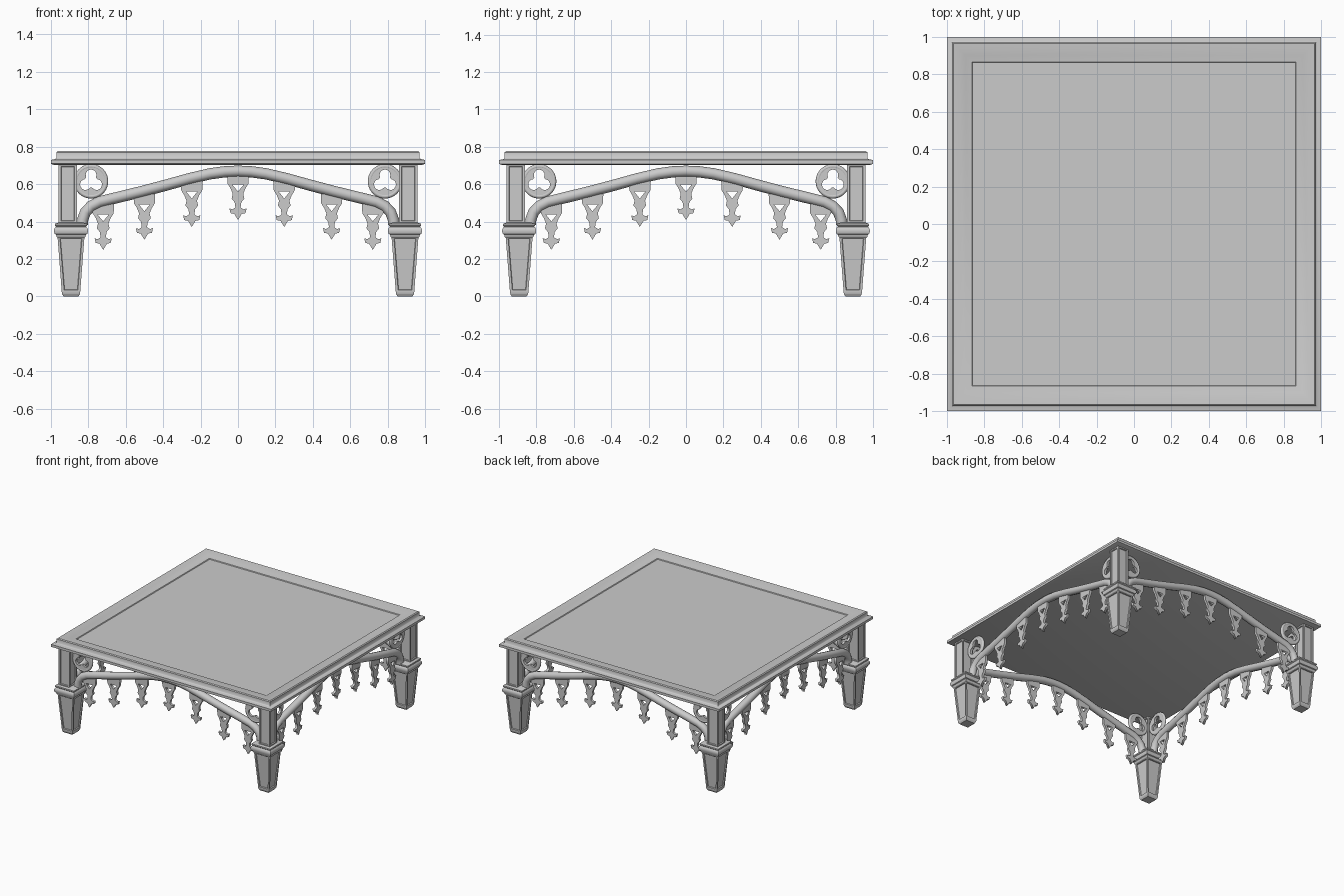
import bpy, bmesh, math
from mathutils import Matrix, Vector

if "Cube" in bpy.data.objects:
    bpy.data.objects.remove(bpy.data.objects["Cube"])

grey = bpy.data.materials.new("stone grey")
grey.diffuse_color = (0.6, 0.6, 0.6, 1)
grey.use_nodes = True
grey.node_tree.nodes["Principled BSDF"].inputs["Base Color"].default_value = grey.diffuse_color
LEG = 0.892   # distance of leg centres and side frames from the middle


def make_object(name, bm, smooth=False):
    bmesh.ops.recalc_face_normals(bm, faces=bm.faces)
    mesh = bpy.data.meshes.new(name)
    bm.to_mesh(mesh)
    bm.free()
    mesh.materials.append(grey)
    ob = bpy.data.objects.new(name, mesh)
    bpy.context.collection.objects.link(ob)
    if smooth:
        bpy.ops.object.select_all(action='DESELECT')
        ob.select_set(True)
        bpy.context.view_layer.objects.active = ob
        bpy.ops.object.shade_smooth_by_angle(angle=math.radians(40))
    return ob


def four_sides(ob):
    """Repeat a part around the vertical axis."""
    for k in range(1, 4):
        copy = ob.copy()
        copy.matrix_world = Matrix.Rotation(k * math.pi / 2, 4, 'Z') @ ob.matrix_world
        bpy.context.collection.objects.link(copy)


def square_loft(name, centre, profile, panel_from=None, smooth=False):
    """Stack square rings (half width, z); optionally sink panels into one band."""
    bm = bmesh.new()
    rings = []
    for h, z in profile:
        rings.append([bm.verts.new((centre[0] + sx * h, centre[1] + sy * h, z))
                      for sx, sy in ((-1, -1), (1, -1), (1, 1), (-1, 1))])
    panels = []
    for i, (a, b) in enumerate(zip(rings, rings[1:])):
        for j in range(4):
            k = (j + 1) % 4
            f = bm.faces.new((a[j], a[k], b[k], b[j]))
            if i == panel_from:
                panels.append(f)
    bm.faces.new(rings[0][::-1])
    bm.faces.new(rings[-1])
    bmesh.ops.recalc_face_normals(bm, faces=bm.faces)
    if panels:
        bmesh.ops.inset_individual(bm, faces=panels, thickness=0.018, depth=0)
        bmesh.ops.inset_individual(bm, faces=panels, thickness=0.004, depth=-0.008)
    return make_object(name, bm, smooth)


def curve_part(name, curves, fill='NONE', extrude=0.0, bevel=0.0, place=None, smooth=True):
    """Turn closed outlines (filled plate) or a path (tube) into a mesh part."""
    cu = bpy.data.curves.new(name, 'CURVE')
    cu.dimensions = '2D' if fill != 'NONE' else '3D'
    cu.fill_mode = fill if fill != 'NONE' else 'FULL'
    cu.extrude, cu.bevel_depth, cu.bevel_resolution = extrude, bevel, 3
    cu.use_fill_caps = fill == 'NONE'
    for pts, closed in curves:
        sp = cu.splines.new('POLY')
        sp.points.add(len(pts) - 1)
        for p, co in zip(sp.points, pts):
            p.co = (co[0], co[1], 0, 1)
        sp.use_cyclic_u = closed
    tmp = bpy.data.objects.new(name, cu)
    bpy.context.collection.objects.link(tmp)
    bpy.context.view_layer.update()
    mesh = bpy.data.meshes.new_from_object(tmp.evaluated_get(bpy.context.evaluated_depsgraph_get()))
    bpy.data.objects.remove(tmp)
    bm = bmesh.new()
    bm.from_mesh(mesh)
    bpy.data.meshes.remove(mesh)
    bmesh.ops.remove_doubles(bm, verts=bm.verts, dist=0.0001)
    bm.transform(place)
    return make_object(name, bm, smooth)


def upright(x=0, z=0):
    """Stand a flat drawing up in the front plane."""
    return Matrix.Translation((x, -LEG, z)) @ Matrix.Rotation(math.pi / 2, 4, 'X')


# Table top with stepped edge and a dished rim
square_loft("table_top", (0, 0), [
    (0.985, 0.703), (1.0, 0.709), (1.0, 0.729), (0.975, 0.734), (0.97, 0.74),
    (0.97, 0.77), (0.963, 0.776), (0.935, 0.773), (0.9, 0.764), (0.866, 0.758),
    (0.862, 0.752)], smooth=True)

# Legs: tapered foot, moulded collar, panelled post
four_sides(square_loft("tapered_leg", (-LEG, -LEG), [
    (0.040, 0), (0.047, 0.012), (0.049, 0.02), (0.072, 0.32)], panel_from=2))
four_sides(square_loft("leg_collar", (-LEG, -LEG), [
    (0.07, 0.312), (0.077, 0.318), (0.08, 0.33), (0.087, 0.334), (0.091, 0.345),
    (0.091, 0.357), (0.086, 0.368), (0.08, 0.372), (0.086, 0.378), (0.086, 0.388),
    (0.06, 0.397)], smooth=True))
four_sides(square_loft("upper_post", (-0.91, -0.91), [(0.049, 0.39), (0.049, 0.706)], panel_from=0))

# Arched rail on each side, mirrored about the middle
half = [(-0.832, 0.385), (-0.83, 0.41), (-0.815, 0.45), (-0.785, 0.482), (-0.74, 0.505),
        (-0.63, 0.532), (-0.515, 0.56), (-0.39, 0.593), (-0.26, 0.629), (-0.15, 0.655),
        (-0.07, 0.666)]
arch = half + [(0, 0.669)] + [(-x, z) for x, z in reversed(half)]


def arch_height(x):
    for (x0, z0), (x1, z1) in zip(arch, arch[1:]):
        if x0 <= x <= x1 and x1 > x0:
            return z0 + (z1 - z0) * (x - x0) / (x1 - x0)


four_sides(curve_part("arched_rail", [(arch, False)], bevel=0.03, place=upright()))

# Pierced trefoil roundels beside the posts
R = 0.08
circle = [(R * math.cos(a), R * math.sin(a)) for a in (i * math.tau / 40 for i in range(40))]
trefoil = []
for lobe in range(3):
    mid = math.pi / 2 + lobe * math.tau / 3
    for i in range(11):
        a = mid + math.radians(-115 + 23 * i)
        trefoil.append((0.034 * math.cos(mid) + 0.029 * math.cos(a),
                        0.034 * math.sin(mid) + 0.029 * math.sin(a)))
for side in (-1, 1):
    spot = upright(side * 0.785, 0.615)
    four_sides(curve_part("trefoil_plate", [(circle, True), (trefoil, True)], fill='BOTH',
                          extrude=0.01, place=spot))
    four_sides(curve_part("roundel_ring", [(circle, True)], bevel=0.012, place=spot))

# Hanging pendants: pierced triangle, waist, and a pointed cross below
edge = [(0.058, 0.02), (0.056, -0.03), (0.04, -0.055), (0.028, -0.085), (0.034, -0.11),
        (0.018, -0.13), (0.014, -0.158), (0.03, -0.168), (0.046, -0.163), (0.04, -0.188),
        (0.02, -0.192)]
outline = edge + [(0, -0.225)] + [(-x, z) for x, z in reversed(edge)]
hole = [(-0.03, -0.036), (0.03, -0.036), (0.0, -0.073)]
for x in (-0.72, -0.5, -0.247, 0, 0.247, 0.5, 0.72):
    top = arch_height(x) - 0.036
    four_sides(curve_part("pendant", [(outline, True), (hole, True)], fill='BOTH',
                          extrude=0.01, place=upright(x, top), smooth=False))
